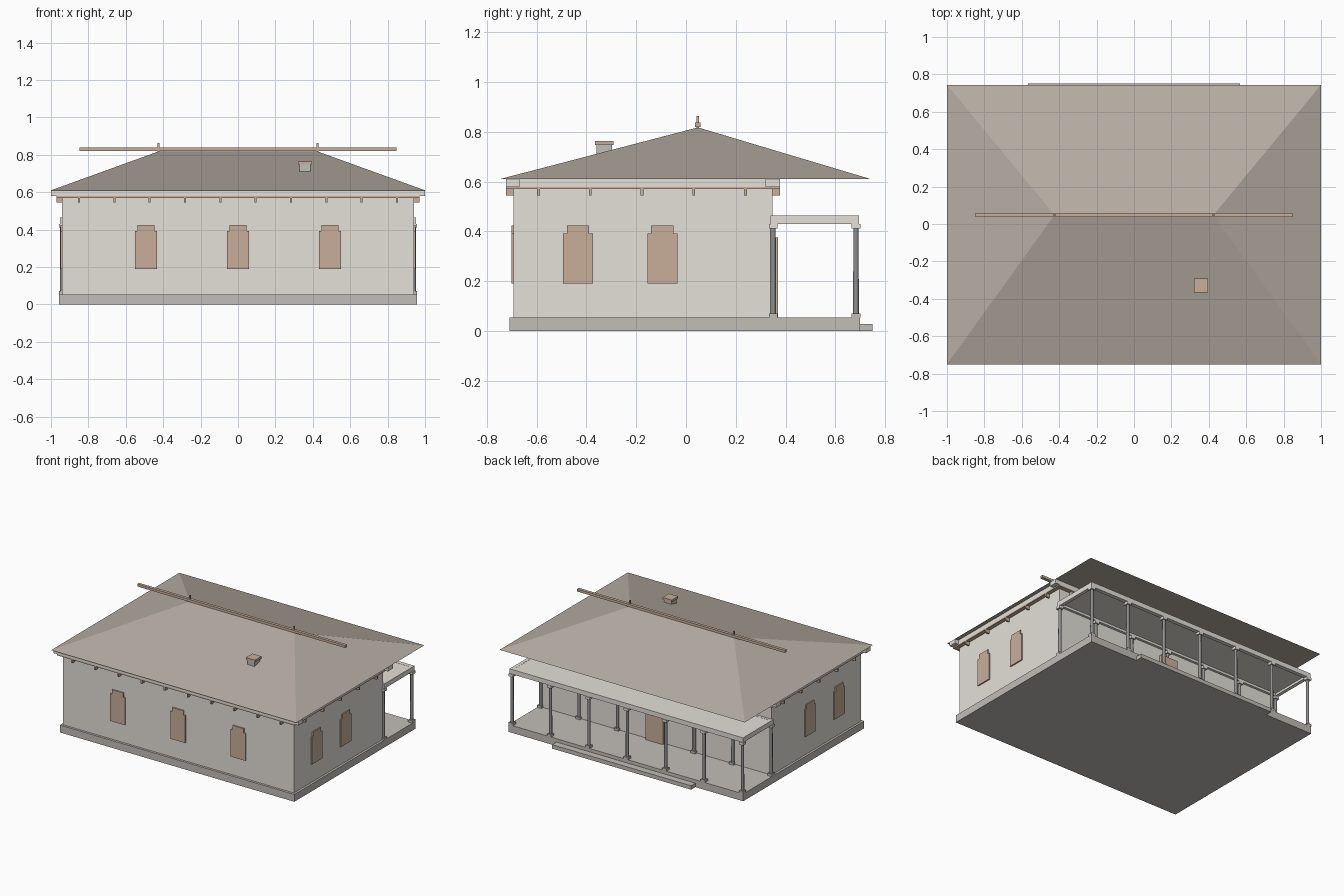
import bpy, bmesh

if "Cube" in bpy.data.objects:
    bpy.data.objects.remove(bpy.data.objects["Cube"])


def mat(name, r, g, b):
    m = bpy.data.materials.new(name)
    m.diffuse_color = (r, g, b, 1)
    m.use_nodes = True
    m.node_tree.nodes["Principled BSDF"].inputs["Base Color"].default_value = m.diffuse_color
    return m


WALL = mat("plaster", 0.78, 0.75, 0.69)
STONE = mat("stone", 0.54, 0.51, 0.48)
WOOD = mat("wood", 0.58, 0.43, 0.33)
ROOF = mat("roof_tile", 0.47, 0.42, 0.37)
DARK = mat("column_grey", 0.27, 0.27, 0.27)


def finish(name, bm, m):
    bmesh.ops.recalc_face_normals(bm, faces=bm.faces)
    me = bpy.data.meshes.new(name)
    bm.to_mesh(me)
    bm.free()
    me.materials.append(m)
    ob = bpy.data.objects.new(name, me)
    bpy.context.collection.objects.link(ob)
    return ob


def box(name, x0, x1, y0, y1, z0, z1, m):
    bm = bmesh.new()
    bmesh.ops.create_cube(bm, size=1)
    for v in bm.verts:
        v.co = ((x0 + x1) / 2 + v.co.x * (x1 - x0),
                (y0 + y1) / 2 + v.co.y * (y1 - y0),
                (z0 + z1) / 2 + v.co.z * (z1 - z0))
    return finish(name, bm, m)


def block(name, x, y, w, d, z0, z1, m):
    return box(name, x - w / 2, x + w / 2, y - d / 2, y + d / 2, z0, z1, m)


# Plinth, entrance step and walls
box("plinth", -0.957, 0.957, -0.71, 0.70, 0, 0.054, STONE)
box("entrance_step", -0.567, 0.567, 0.70, 0.75, 0, 0.029, STONE)
box("walls", -0.941, 0.941, -0.693, 0.347, 0.054, 0.572, WALL)


# Stepped-top windows on the front and both sides
def window(name, x, y, on_side):
    for part, w, z0, z1 in (("pane", 0.12, 0.19, 0.392), ("head", 0.09, 0.392, 0.424)):
        size = (0.02, w) if on_side else (w, 0.02)
        block(name + "_" + part, x, y, *size, z0, z1, WOOD)


for x in (-0.492, 0, 0.492):
    window("front_window", x, -0.692, False)
for s in (-1, 1):
    for y in (-0.434, -0.095):
        window("side_window", s * 0.94, y, True)

# Back door under the porch
box("door", -0.07, 0.07, 0.34, 0.37, 0.054, 0.375, WOOD)


# Porch columns: a free front row and a row against the wall
def column(x, y):
    block("column_base", x, y, 0.035, 0.035, 0.054, 0.071, STONE)
    bm = bmesh.new()
    bmesh.ops.create_cone(bm, cap_ends=True, segments=12, radius1=0.0115,
                          radius2=0.0105, depth=0.34)
    bmesh.ops.translate(bm, verts=bm.verts, vec=(x, y, 0.241))
    ob = finish("column_shaft", bm, DARK)
    for p in ob.data.polygons:
        p.use_smooth = len(p.vertices) == 4
    block("column_capital", x, y, 0.035, 0.035, 0.411, 0.43, WALL)


for i in range(7):
    for y in (0.35, 0.683):
        column(-0.94 + i * 0.94 / 3, y)

# Porch canopy: beams around a ceiling slab
box("canopy_front_beam", -0.953, 0.953, 0.667, 0.696, 0.43, 0.465, WALL)
box("canopy_wall_beam", -0.953, 0.953, 0.34, 0.365, 0.43, 0.465, WALL)
for s in (-1, 1):
    block("canopy_side_beam", s * 0.94, 0.515, 0.025, 0.31, 0.43, 0.465, WALL)
box("canopy_slab", -0.935, 0.935, 0.36, 0.67, 0.447, 0.464, WALL)

# Cornice: thin wooden strip, light fascia beams, small brackets
box("eaves_strip", -0.97, 0.97, -0.724, 0.378, 0.57, 0.579, WOOD)
box("front_fascia", -1, 1, -0.724, -0.669, 0.579, 0.61, WALL)
box("back_fascia", -1, 1, 0.32, 0.378, 0.579, 0.61, WALL)
for s in (-1, 1):
    block("side_fascia", s * 0.94, -0.1745, 0.06, 0.989, 0.579, 0.61, WALL)
    for i in range(5):
        block("side_bracket", s * 0.955, -0.593 + i * 0.208, 0.03, 0.011,
              0.545, 0.572, WOOD)
for i in range(10):
    x = -0.85 + i * 1.7 / 9
    block("front_bracket", x, -0.709, 0.011, 0.03, 0.545, 0.572, WOOD)
    block("back_bracket", x, 0.362, 0.011, 0.031, 0.545, 0.572, WOOD)

# Hipped roof
bm = bmesh.new()
a, b, c, d, e, f = [bm.verts.new(p) for p in (
    (-1, -0.75, 0.61), (1, -0.75, 0.61), (1, 0.744, 0.61), (-1, 0.744, 0.61),
    (-0.425, 0.048, 0.818), (0.425, 0.048, 0.818))]
for face in ((a, b, c, d), (a, b, f, e), (b, c, f), (c, d, e, f), (d, a, e)):
    bm.faces.new(face)
finish("hip_roof", bm, ROOF)

# Ridge pole with finials
box("ridge_pole", -0.848, 0.848, 0.037, 0.059, 0.82, 0.838, WOOD)
for s in (-1, 1):
    block("ridge_finial", s * 0.425, 0.048, 0.01, 0.01, 0.81, 0.864, WOOD)

# Chimney
block("chimney_stack", 0.358, -0.329, 0.06, 0.062, 0.66, 0.748, STONE)
block("chimney_cap", 0.358, -0.329, 0.075, 0.075, 0.747, 0.763, WOOD)
